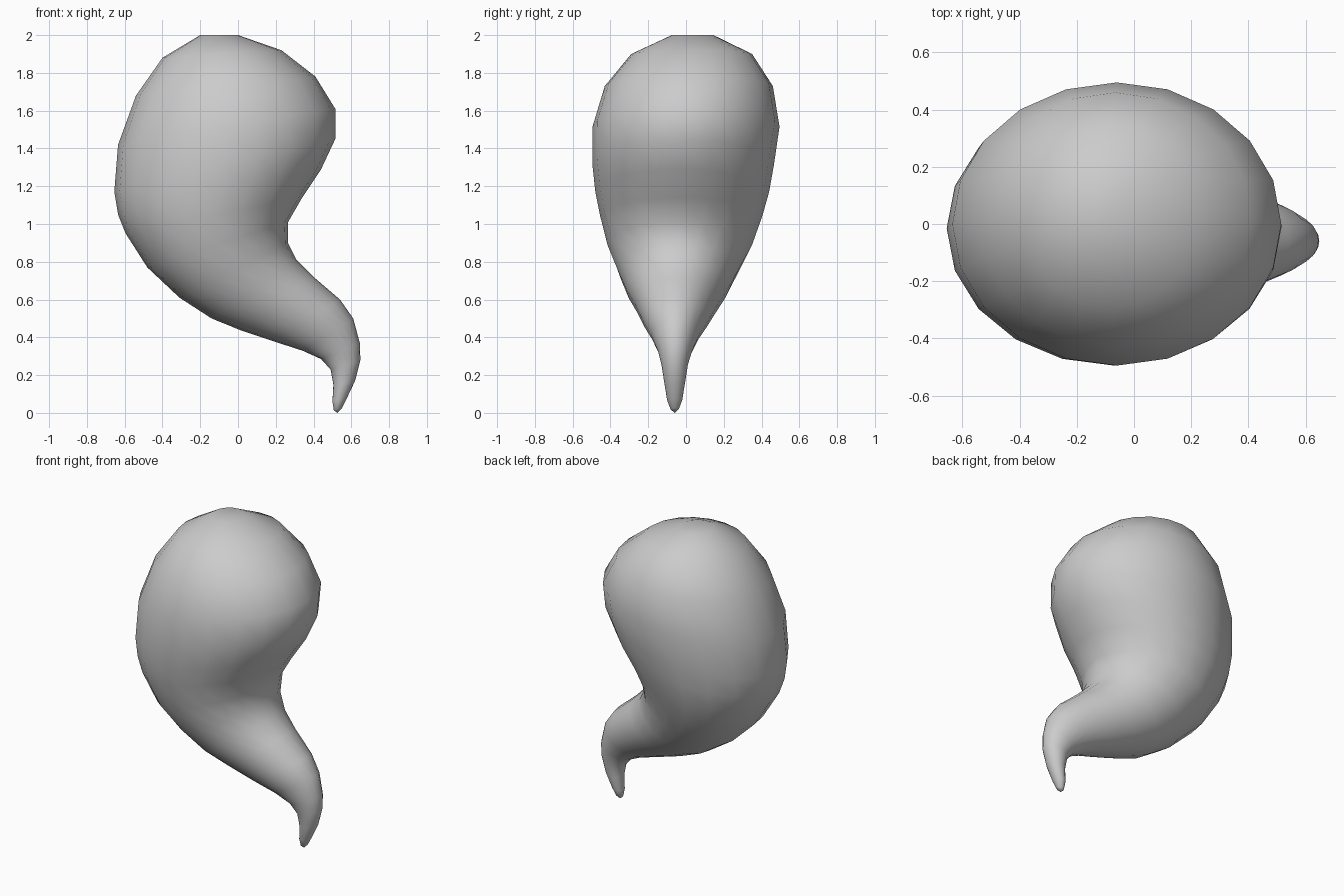
import bpy, bmesh, math
from mathutils import Vector

SEGMENTS = 20

# Cross-sections from crown to tail tip: left x, z, right x, z, half depth, centre y
rings = [
    (-0.20, 2.00, 0.00, 2.00, 0.11, 0.035),
    (-0.40, 1.88, 0.23, 1.92, 0.32, 0.03),
    (-0.54, 1.68, 0.41, 1.78, 0.445, 0.015),
    (-0.635, 1.42, 0.515, 1.61, 0.495, 0.0),
    (-0.655, 1.17, 0.515, 1.45, 0.48, -0.015),
    (-0.635, 1.05, 0.44, 1.29, 0.46, -0.02),
    (-0.595, 0.95, 0.34, 1.14, 0.43, -0.025),
    (-0.48, 0.77, 0.265, 1.01, 0.383, -0.033),
    (-0.31, 0.61, 0.265, 0.90, 0.318, -0.043),
    (-0.14, 0.50, 0.31, 0.81, 0.268, -0.048),
    (0.02, 0.435, 0.40, 0.72, 0.22, -0.05),
    (0.20, 0.375, 0.54, 0.60, 0.172, -0.055),
    (0.34, 0.33, 0.61, 0.50, 0.128, -0.057),
    (0.44, 0.285, 0.645, 0.37, 0.09, -0.058),
    (0.49, 0.23, 0.648, 0.28, 0.07, -0.06),
    (0.505, 0.15, 0.62, 0.17, 0.055, -0.06),
    (0.50, 0.06, 0.575, 0.075, 0.04, -0.06),
    (0.507, 0.015, 0.55, 0.025, 0.022, -0.06),
]

bm = bmesh.new()
loops = []
for lx, lz, rx, rz, depth, cy in rings:
    left, right = Vector((lx, cy, lz)), Vector((rx, cy, rz))
    mid, half = (left + right) / 2, (right - left) / 2
    loop = []
    for i in range(SEGMENTS):
        a = 2 * math.pi * i / SEGMENTS
        loop.append(bm.verts.new(mid + half * math.cos(a) + Vector((0, depth * math.sin(a), 0))))
    loops.append(loop)

# Skin between neighbouring sections
for a, b in zip(loops, loops[1:]):
    for i in range(SEGMENTS):
        j = (i + 1) % SEGMENTS
        bm.faces.new((a[i], a[j], b[j], b[i]))

# Crown and tail tip
for loop, tip in ((loops[0], (-0.10, 0.035, 2.0)), (loops[-1], (0.525, -0.06, 0.0))):
    pole = bm.verts.new(tip)
    for i in range(SEGMENTS):
        bm.faces.new((loop[i], loop[(i + 1) % SEGMENTS], pole))

bmesh.ops.recalc_face_normals(bm, faces=bm.faces)
for f in bm.faces:
    f.smooth = True

mesh = bpy.data.meshes.new("curled_body")
bm.to_mesh(mesh)
bm.free()
body = bpy.data.objects.new("curled_body", mesh)
bpy.context.collection.objects.link(body)
